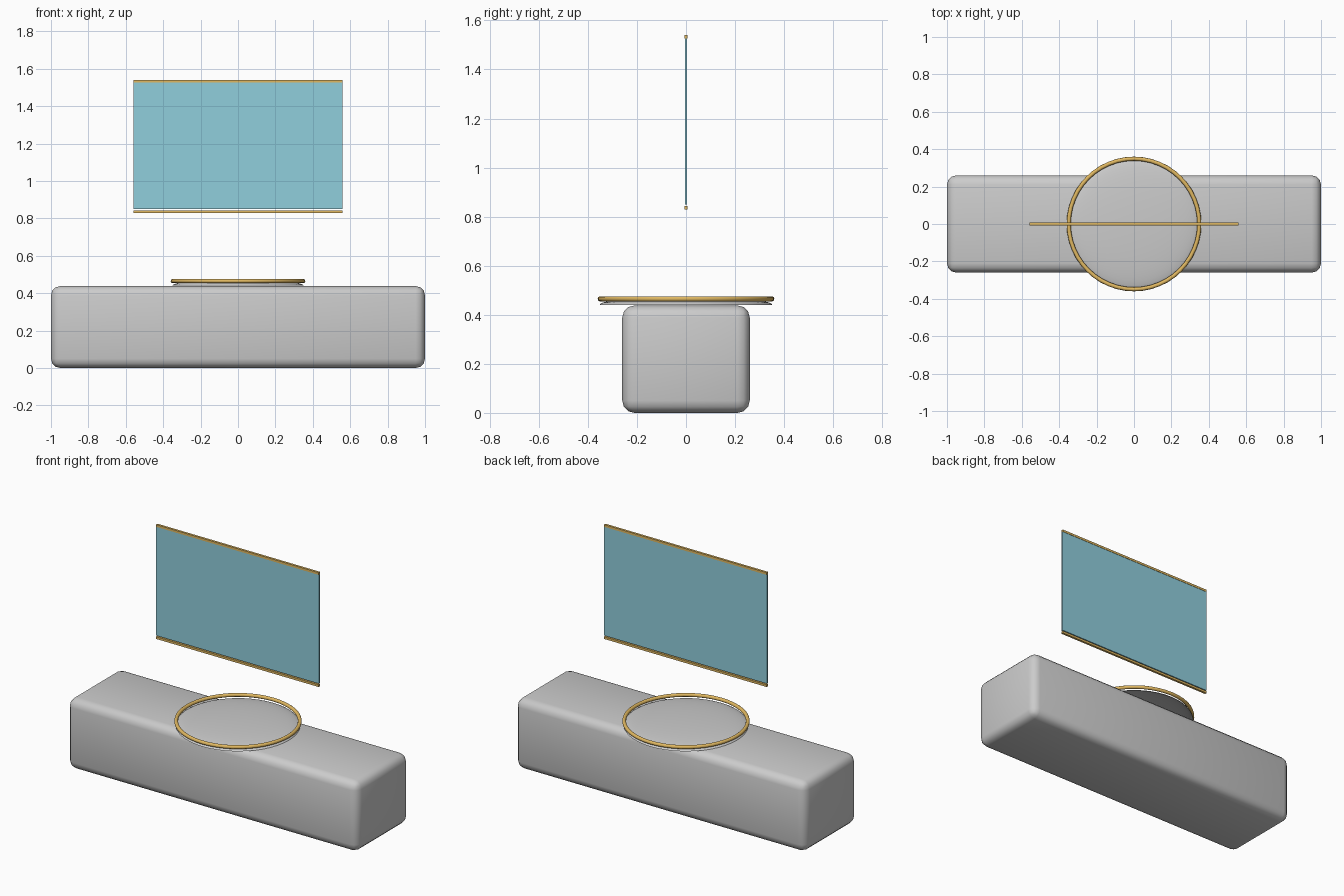
import bpy, bmesh, math

if "Cube" in bpy.data.objects:
    bpy.data.objects.remove(bpy.data.objects["Cube"])


def material(name, color):
    m = bpy.data.materials.new(name)
    m.diffuse_color = color
    m.use_nodes = True
    m.node_tree.nodes["Principled BSDF"].inputs["Base Color"].default_value = m.diffuse_color
    return m


gold = material("gold", (0.75, 0.48, 0.12, 1))
blue = material("glass_blue", (0.28, 0.62, 0.72, 1))


def box(name, size, center, mat=None, bevel=0, segments=3):
    bm = bmesh.new()
    bmesh.ops.create_cube(bm, size=1)
    bmesh.ops.scale(bm, vec=size, verts=bm.verts)
    if bevel:
        bmesh.ops.bevel(bm, geom=bm.edges[:], offset=bevel, segments=segments,
                        profile=0.5, affect='EDGES')
        for f in bm.faces:
            f.smooth = True
    bmesh.ops.translate(bm, vec=center, verts=bm.verts)
    mesh = bpy.data.meshes.new(name)
    bm.to_mesh(mesh)
    bm.free()
    ob = bpy.data.objects.new(name, mesh)
    bpy.context.collection.objects.link(ob)
    if mat:
        mesh.materials.append(mat)
    return ob


# Rounded base block
TOP = 0.438
box("base_block", (2.0, 0.52, TOP), (0, 0, TOP / 2), bevel=0.05)

# Shallow lens: open hemisphere flattened onto the block top
bpy.ops.mesh.primitive_uv_sphere_add(segments=48, ring_count=24, radius=0.352)
lens = bpy.context.object
lens.name = "emitter_lens"
bm = bmesh.new()
bm.from_mesh(lens.data)
bmesh.ops.delete(bm, geom=[v for v in bm.verts if v.co.z < -1e-4], context='VERTS')
bmesh.ops.scale(bm, vec=(1, 1, 0.1), verts=bm.verts)
bmesh.ops.translate(bm, vec=(0, 0, TOP + 0.002), verts=bm.verts)
for f in bm.faces:
    f.smooth = True
bm.to_mesh(lens.data)
bm.free()

# Gold ring around the lens
bpy.ops.mesh.primitive_torus_add(major_radius=0.349, minor_radius=0.011,
                                 major_segments=48, minor_segments=10,
                                 location=(0, 0, 0.465))
ring = bpy.context.object
ring.name = "lens_ring"
ring.data.materials.append(gold)
bpy.ops.object.shade_smooth()

# Floating panel with a gold bar along its top and bottom
box("floating_panel", (1.12, 0.01, 0.678), (0, 0, 1.188), blue)
for name, z in (("panel_top_bar", 1.534), ("panel_bottom_bar", 0.836)):
    box(name, (1.12, 0.014, 0.014), (0, 0, z), gold)
